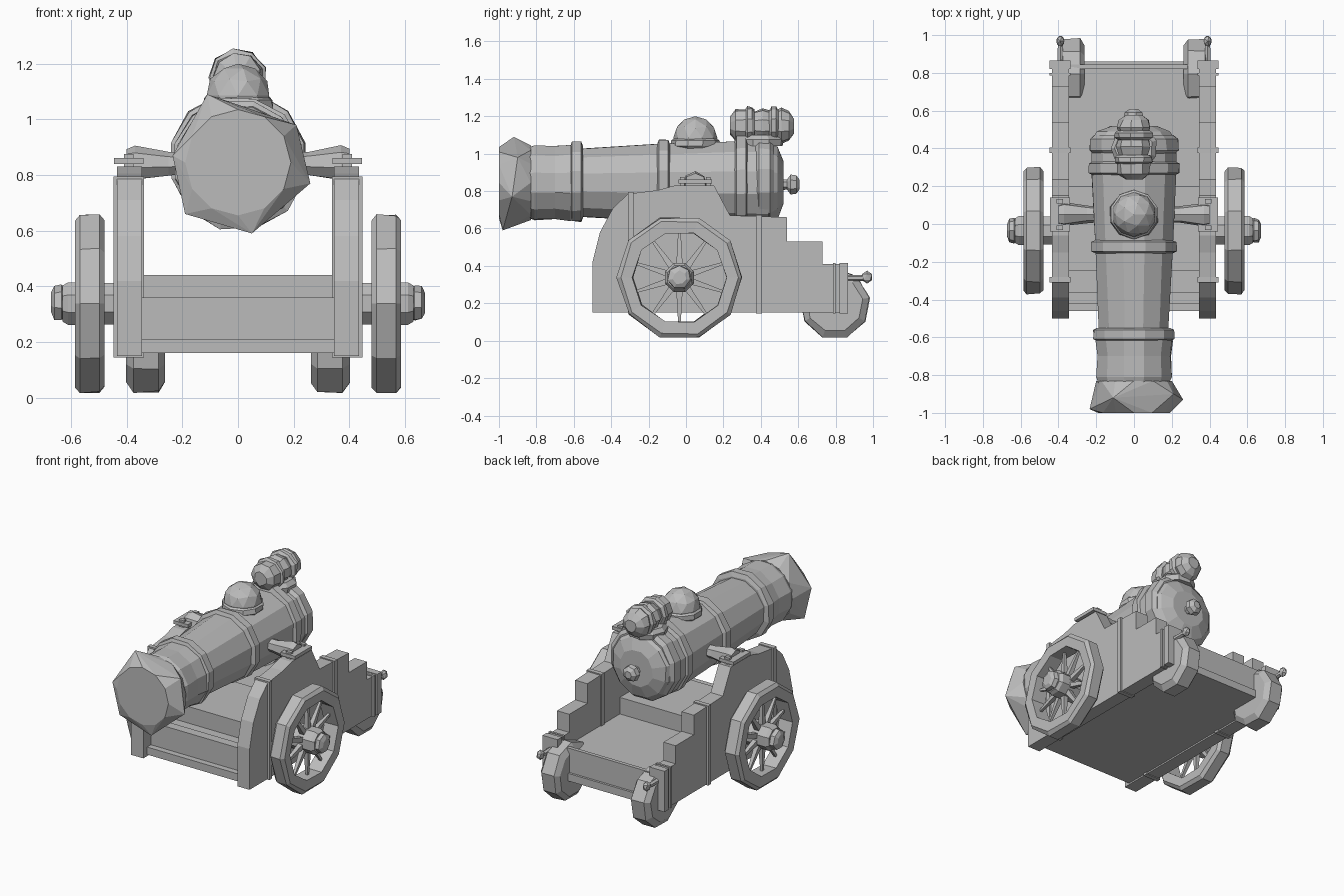
import bpy, bmesh, math, random
from mathutils import Matrix, Vector

random.seed(4)
if "Cube" in bpy.data.objects:
    bpy.data.objects.remove(bpy.data.objects["Cube"], do_unlink=True)

grey = bpy.data.materials.new("plain grey")
grey.use_nodes = True
colour = (0.5, 0.5, 0.5, 1)
grey.diffuse_color = colour
grey.node_tree.nodes["Principled BSDF"].inputs["Base Color"].default_value = colour

AXES = {"X": Matrix.Rotation(math.pi / 2, 3, "Y"),
        "Y": Matrix.Rotation(-math.pi / 2, 3, "X"),
        "Z": Matrix.Identity(3)}


def finish(name, bm):
    bmesh.ops.recalc_face_normals(bm, faces=bm.faces)
    mesh = bpy.data.meshes.new(name)
    bm.to_mesh(mesh)
    bm.free()
    mesh.materials.append(grey)
    obj = bpy.data.objects.new(name, mesh)
    bpy.context.collection.objects.link(obj)
    return obj


def lathe(name, profile, axis, centre, sides, jitter=0.0, ring=False):
    """Turn (position, radius) pairs about an axis; ring closes the profile on itself."""
    bm = bmesh.new()
    loops = []
    for pos, rad in profile:
        loop = []
        for i in range(sides):
            a = math.tau * (i + 0.5) / sides
            r = rad + random.uniform(-jitter, jitter)
            p = AXES[axis] @ Vector((r * math.cos(a), r * math.sin(a), pos))
            loop.append(bm.verts.new(p + Vector(centre)))
        loops.append(loop)
    pairs = list(zip(loops, loops[1:]))
    if ring:
        pairs.append((loops[-1], loops[0]))
    else:
        bm.faces.new(loops[0])
        bm.faces.new(loops[-1])
    for a, b in pairs:
        for i in range(sides):
            j = (i + 1) % sides
            bm.faces.new((a[i], a[j], b[j], b[i]))
    return finish(name, bm)


def box(name, x, y, z):
    bm = bmesh.new()
    bmesh.ops.create_cube(bm, size=1)
    for v in bm.verts:
        v.co = [sum(r) / 2 + c * (r[1] - r[0]) for r, c in zip((x, y, z), v.co)]
    return finish(name, bm)


def ball(name, centre, radii, detail=2):
    bm = bmesh.new()
    bmesh.ops.create_icosphere(bm, subdivisions=detail, radius=1)
    for v in bm.verts:
        v.co = [c + r * k for c, r, k in zip(centre, radii, v.co)]
    return finish(name, bm)


def plate(name, outline, x0, x1):
    """Extrude a (y, z) outline from x0 to x1."""
    bm = bmesh.new()
    face = bm.faces.new([bm.verts.new((x0, y, z)) for y, z in outline])
    new = bmesh.ops.extrude_face_region(bm, geom=[face])["geom"]
    moved = [g for g in new if isinstance(g, bmesh.types.BMVert)]
    bmesh.ops.translate(bm, verts=moved, vec=(x1 - x0, 0, 0))
    return finish(name, bm)


# Barrel with its raised bands and rounded breech
lathe("barrel", [(-0.85, 0.19), (-0.81, 0.205), (-0.7, 0.2), (-0.62, 0.21),
                 (-0.55, 0.19), (-0.12, 0.215), (0.28, 0.23), (0.44, 0.235),
                 (0.49, 0.2), (0.52, 0.12)], "Y", (0, 0, 0.845), 12, 0.004)
for y, width, r in ((-0.585, 0.07, 0.22), (-0.12, 0.07, 0.233), (0.295, 0.07, 0.25)):
    h = width / 2
    lathe("barrel_band", [(y - h, r - 0.025), (y - h * 0.7, r), (y + h * 0.7, r),
                          (y + h, r - 0.025)], "Y", (0, 0, 0.85), 12, 0.005)
lathe("breech_band", [(0.37, 0.22), (0.39, 0.243), (0.45, 0.24), (0.47, 0.215)],
      "Y", (0, 0, 0.855), 12, 0.004)
lathe("breech_knob", [(0.5, 0.03), (0.54, 0.028), (0.56, 0.055), (0.59, 0.05),
                      (0.608, 0.025)], "Y", (0, 0, 0.835), 7)

# Rough faceted muzzle
bm = bmesh.new()
for p in ((-0.11, -0.92, 1.09), (0.21, -0.9, 0.98), (0.26, -0.93, 0.77),
          (0.05, -0.98, 0.59), (-0.19, -0.97, 0.66), (-0.235, -0.98, 0.87)):
    bm.verts.new(p)
for y, r in ((-1.0, 0.19), (-0.83, 0.2)):
    for i in range(12):
        a = math.tau * i / 12
        bm.verts.new((r * math.cos(a), y, 0.845 + r * math.sin(a)))
bmesh.ops.convex_hull(bm, input=bm.verts)
finish("muzzle", bm)

# Round shot resting in a collar on the barrel
ball("top_ball", (0, 0.05, 1.085), (0.118, 0.118, 0.115))
lathe("ball_collar", [(1.02, 0.11), (1.04, 0.13), (1.07, 0.128), (1.085, 0.11)],
      "Z", (0, 0.05, 0), 10, 0.004)

# Tied bundle on the breech
lathe("bundle", [(0.235, 0.045), (0.265, 0.085), (0.32, 0.09), (0.36, 0.075),
                 (0.41, 0.092), (0.47, 0.075), (0.51, 0.095), (0.55, 0.08),
                 (0.578, 0.04)], "Y", (0, 0, 1.15), 9, 0.005)
for y in (0.34, 0.47):
    lathe("bundle_tie", [(y - 0.025, 0.085), (y - 0.012, 0.103), (y + 0.012, 0.103),
                         (y + 0.025, 0.085)], "Y", (0, 0, 1.15), 9, 0.005)
lathe("bundle_base", [(1.04, 0.12), (1.075, 0.125), (1.1, 0.1)], "Z",
      (0, 0.4, 0), 9, 0.004)

# Carriage bed between the side walls
box("bed", (-0.35, 0.35), (-0.42, 0.83), (0.16, 0.33))
box("front_sill", (-0.35, 0.35), (-0.46, -0.4), (0.16, 0.21))
box("front_rail", (-0.35, 0.35), (-0.42, -0.36), (0.3, 0.36))
box("bed_step", (-0.35, 0.35), (-0.25, 0.2), (0.3, 0.44))
box("rear_board", (-0.35, 0.35), (0.82, 0.845), (0.18, 0.37))
box("rear_sill", (-0.35, 0.35), (0.83, 0.86), (0.16, 0.21))

cheek = [(-0.5, 0.15), (-0.5, 0.42), (-0.46, 0.58), (-0.39, 0.71), (-0.31, 0.785),
         (-0.15, 0.805), (-0.06, 0.83), (0.15, 0.83), (0.235, 0.67), (0.54, 0.66),
         (0.54, 0.53), (0.73, 0.53), (0.73, 0.41), (0.86, 0.41), (0.86, 0.15)]
rim = [(-0.05, 0.25), (-0.053, 0.315), (-0.035, 0.335), (0.035, 0.335),
       (0.053, 0.315), (0.05, 0.25)]
wheel_y, wheel_z = -0.035, 0.338

for s, side in ((1, "left"), (-1, "right")):
    def sx(a, b):
        return tuple(sorted((s * a, s * b)))

    # Stepped side wall and its iron straps
    plate(side + "_side_wall", cheek, s * 0.345, s * 0.435)
    for y0, y1, top in ((-0.31, -0.28, 0.795), (0.375, 0.405, 0.672),
                        (0.785, 0.8, 0.415), (0.82, 0.865, 0.415)):
        box(side + "_strap", sx(0.337, 0.447), (y0, y1), (0.145, top))

    # Trunnion and its clamp
    lathe(side + "_trunnion", [(s * 0.18, 0.04), (s * 0.25, 0.045), (s * 0.37, 0.065),
                               (s * 0.4, 0.055)], "X", (0, 0.05, 0.84), 7, 0.004)
    box(side + "_clamp", sx(0.34, 0.446), (-0.04, 0.14), (0.84, 0.862))
    for y in (-0.02, 0.12):
        box(side + "_clamp_bolt", sx(0.375, 0.41), (y - 0.012, y + 0.012), (0.8, 0.875))

    # Large spoked wheel
    centre = (s * 0.533, wheel_y, wheel_z)
    lathe(side + "_front_wheel_rim", rim, "X", centre, 10, 0.004, ring=True)
    for i in range(10):
        a = math.tau * i / 10
        spoke = lathe(side + "_spoke", [(0.04, 0.026), (0.27, 0.008)], "Z", (0, 0, 0), 4)
        spoke.matrix_world = Matrix.Translation(centre) @ Matrix.Rotation(a, 4, "X")
    lathe(side + "_axle", [(s * 0.42, 0.08), (s * 0.61, 0.083), (s * 0.63, 0.07)],
          "X", (0, wheel_y, wheel_z), 8)
    lathe(side + "_hub_cap", [(s * 0.615, 0.05), (s * 0.635, 0.068), (s * 0.66, 0.062),
                              (s * 0.672, 0.035)], "X", (0, wheel_y, wheel_z), 7, 0.004)

    # Small solid rear wheel
    lathe(side + "_rear_wheel", [(s * 0.262, 0.15), (s * 0.285, 0.188),
                                 (s * 0.375, 0.188), (s * 0.402, 0.15)],
          "X", (0, 0.795, 0.197), 9, 0.005)

    # Hook on the tail
    lathe(side + "_hook_stem", [(0.85, 0.018), (0.96, 0.015)], "Y",
          (s * 0.39, 0, 0.335), 6)
    ball(side + "_hook_end", (s * 0.39, 0.968, 0.34), (0.024, 0.032, 0.035), 1)
